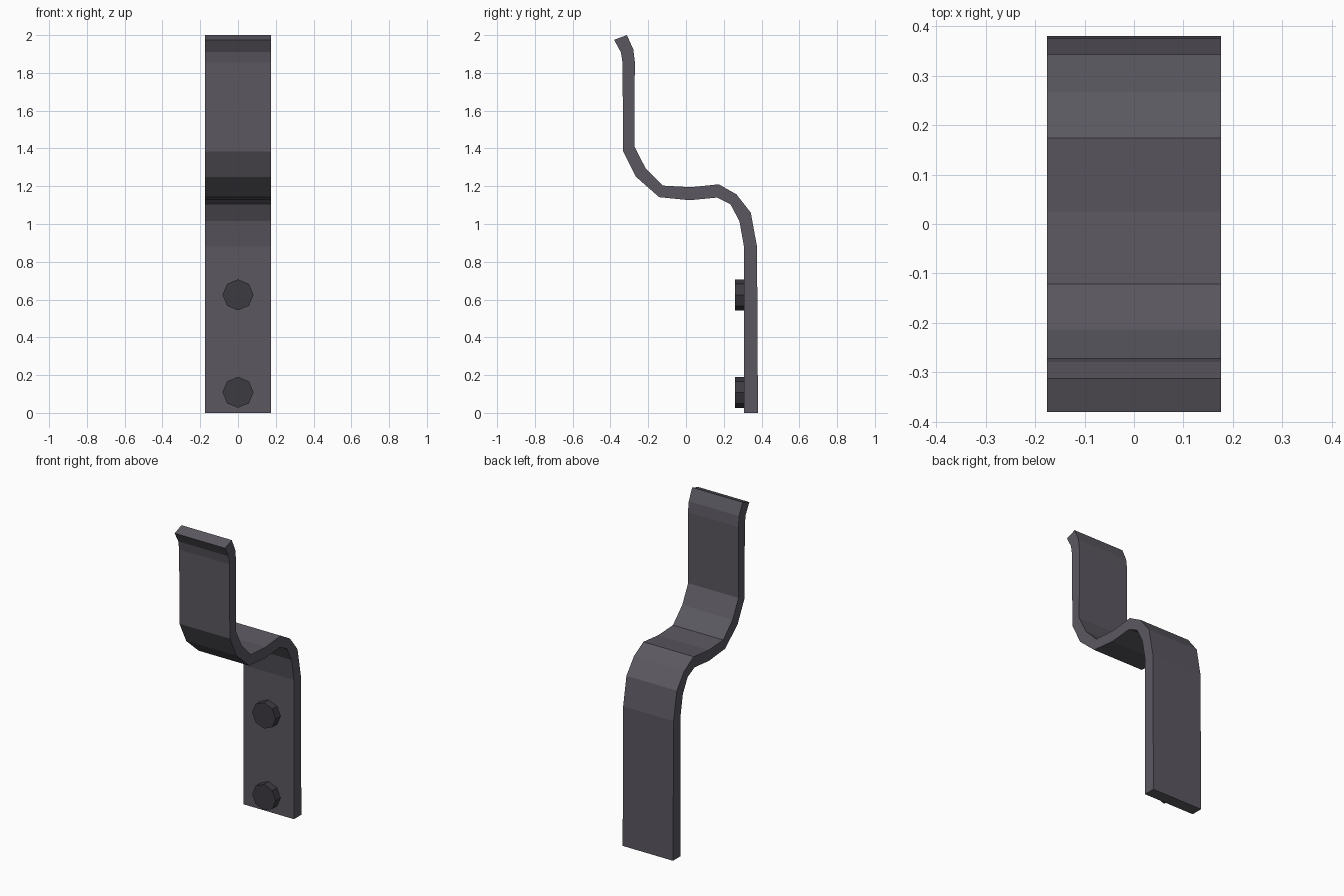
import bpy
import bmesh
from math import radians
from mathutils import Matrix

cube = bpy.data.objects.get("Cube")
if cube:
    bpy.data.objects.remove(cube, do_unlink=True)


def make_material(name, rgb):
    mat = bpy.data.materials.new(name)
    mat.use_nodes = True
    color = (*rgb, 1.0)
    mat.diffuse_color = color
    bsdf = mat.node_tree.nodes["Principled BSDF"]
    bsdf.inputs["Base Color"].default_value = color
    bsdf.inputs["Roughness"].default_value = 0.6
    return mat


def finish(bm, name, mat):
    bmesh.ops.recalc_face_normals(bm, faces=bm.faces)
    mesh = bpy.data.meshes.new(name)
    bm.to_mesh(mesh)
    bm.free()
    mesh.materials.append(mat)
    obj = bpy.data.objects.new(name, mesh)
    bpy.context.collection.objects.link(obj)
    return obj


iron = make_material("dark grey iron", (0.105, 0.098, 0.118))
bolt_iron = make_material("blackened bolt iron", (0.046, 0.043, 0.052))

# Bent strap: paired front and back (y, z) points from foot to lip
HALF_WIDTH = 0.176
front_edge = [(0.307, 0), (0.307, 0.88), (0.283, 1.015), (0.235, 1.105),
              (0.165, 1.14), (0.02, 1.126), (-0.142, 1.142), (-0.265, 1.25),
              (-0.333, 1.385), (-0.336, 1.855), (-0.345, 1.91), (-0.381, 1.975)]
back_edge = [(0.381, 0), (0.376, 0.88), (0.343, 1.06), (0.267, 1.157),
             (0.174, 1.21), (0.025, 1.195), (-0.121, 1.203), (-0.214, 1.295),
             (-0.273, 1.41), (-0.271, 1.86), (-0.279, 1.925), (-0.313, 2.0)]

bm = bmesh.new()
rings = []
for f, b in zip(front_edge, back_edge):
    corners = [(-HALF_WIDTH, *f), (HALF_WIDTH, *f), (HALF_WIDTH, *b), (-HALF_WIDTH, *b)]
    rings.append([bm.verts.new(c) for c in corners])
for low, high in zip(rings, rings[1:]):
    for i in range(4):
        j = (i + 1) % 4
        bm.faces.new((low[i], low[j], high[j], high[i]))
bm.faces.new(rings[0])
bm.faces.new(rings[-1])
finish(bm, "bent_strap", iron)

# Octagonal bolt heads on the front of the mounting plate
for name, z in (("lower_bolt", 0.109), ("upper_bolt", 0.625)):
    bm = bmesh.new()
    bmesh.ops.create_cone(bm, cap_ends=True, segments=8, radius1=0.082,
                          radius2=0.082, depth=0.06)
    place = Matrix.Translation((0, 0.289, z)) @ Matrix.Rotation(radians(90), 4, "X")
    bmesh.ops.transform(bm, matrix=place, verts=bm.verts)
    finish(bm, name, bolt_iron)
